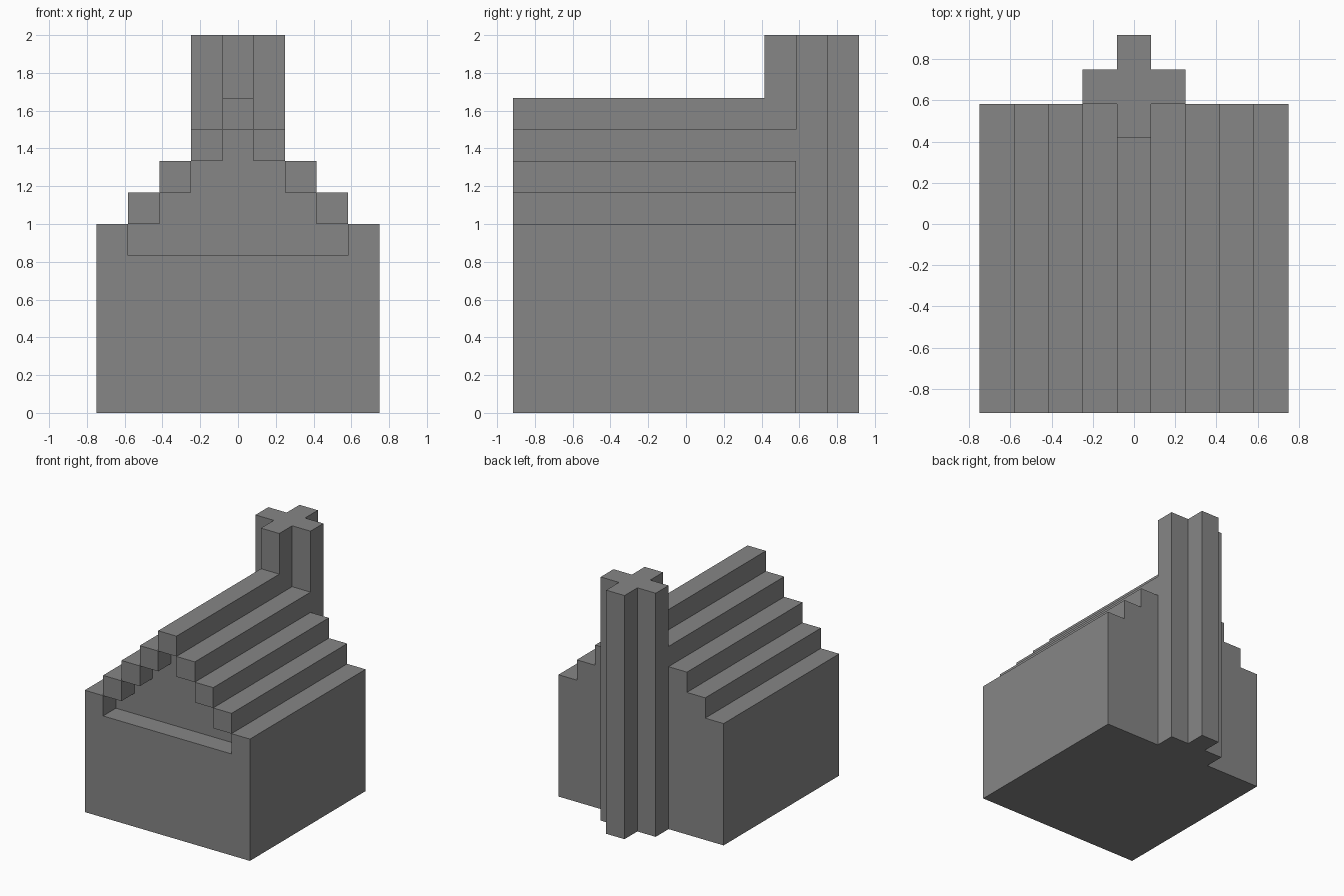
import bpy, bmesh
from mathutils import Vector

cube = bpy.data.objects.get("Cube")
if cube:
    bpy.data.objects.remove(cube)

U = 1 / 6  # edge length of one building block
ORIGIN = Vector((0, -5 * U, U / 2))  # centre of block (0, 0, 0)

stone = bpy.data.materials.new("plain_grey")
stone.use_nodes = True
GREY = (0.24, 0.24, 0.24, 1)
stone.diffuse_color = GREY
stone.node_tree.nodes["Principled BSDF"].inputs["Base Color"].default_value = GREY


def part_at(i, j, k):
    """Name of the part that fills block (i, j, k), or None for empty space."""
    side = abs(i)
    # Cross-shaped chimney, full height, at the back
    if (j == 9 and side <= 1) or (j in (8, 10) and side == 0):
        return "chimney"
    # House with a stepped gable roof
    if j <= 8 and k < 10 - side:
        # Gable recess in the front wall, under the roof edge
        if j == 0 and k >= 5:
            if k < 9 - side:
                return None
            if side < 4:
                return "roof_overhang"
        return "house_body"
    return None


blocks = {}
for i in range(-4, 5):
    for j in range(11):
        for k in range(12):
            name = part_at(i, j, k)
            if name:
                blocks[i, j, k] = name


def build_part(name):
    """Skin the exposed sides of a part's blocks and merge coplanar faces."""
    bm = bmesh.new()
    for cell, owner in blocks.items():
        if owner != name:
            continue
        cell = Vector(cell)
        for axis in range(3):
            for sign in (-1, 1):
                n = Vector((0, 0, 0))
                n[axis] = sign
                if tuple(int(round(c)) for c in cell + n) in blocks:
                    continue
                a = Vector((n.y, n.z, n.x))
                b = n.cross(a)
                mid = cell + n / 2
                ring = (-a - b, a - b, a + b, b - a)
                bm.faces.new([bm.verts.new(ORIGIN + U * (mid + c / 2)) for c in ring])
    bmesh.ops.remove_doubles(bm, verts=bm.verts, dist=0.001)
    bmesh.ops.dissolve_limit(bm, angle_limit=0.01, verts=bm.verts, edges=bm.edges)
    mesh = bpy.data.meshes.new(name)
    bm.to_mesh(mesh)
    bm.free()
    mesh.materials.append(stone)
    bpy.context.collection.objects.link(bpy.data.objects.new(name, mesh))


for part in ("house_body", "roof_overhang", "chimney"):
    build_part(part)
